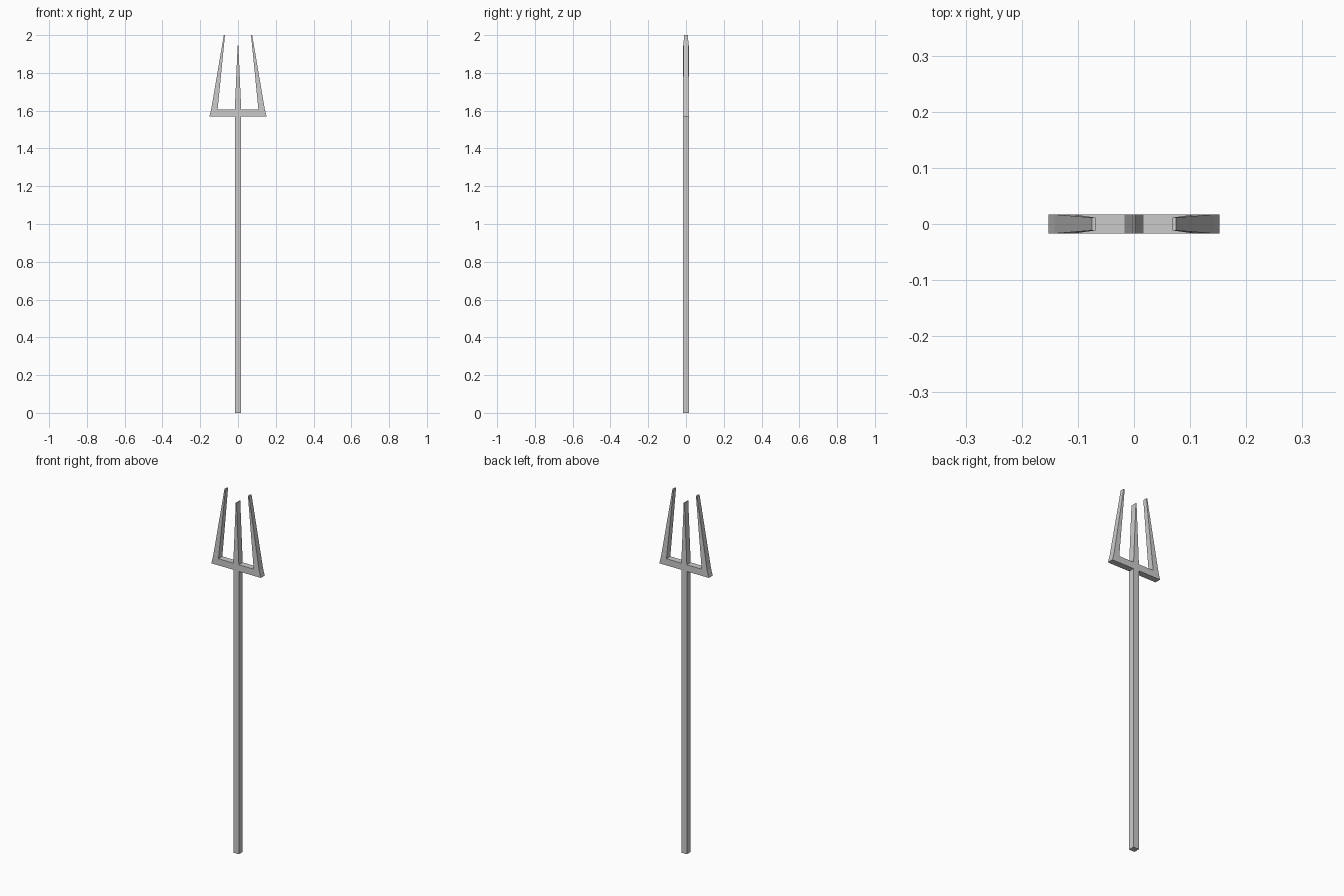
import bpy, bmesh

if "Cube" in bpy.data.objects:
    bpy.data.objects.remove(bpy.data.objects["Cube"])

D = 0.017  # half thickness of the stock


def tapered(name, sections, cap_bottom=True, cap_top=True):
    """Loft rectangular sections (x0, x1, half_depth, z) from bottom to top."""
    bm = bmesh.new()
    rings = [[bm.verts.new(p) for p in ((x0, -d, z), (x1, -d, z), (x1, d, z), (x0, d, z))]
             for x0, x1, d, z in sections]
    for a, b in zip(rings, rings[1:]):
        for i in range(4):
            j = (i + 1) % 4
            bm.faces.new((a[i], a[j], b[j], b[i]))
    if cap_bottom:
        bm.faces.new(rings[0][::-1])
    if cap_top:
        bm.faces.new(rings[-1])
    bmesh.ops.recalc_face_normals(bm, faces=bm.faces) if cap_bottom and cap_top else None
    mesh = bpy.data.meshes.new(name)
    bm.to_mesh(mesh)
    bm.free()
    ob = bpy.data.objects.new(name, mesh)
    bpy.context.collection.objects.link(ob)
    return ob


Z0, Z1 = 1.569, 1.606  # crossbar bottom and top

# Square handle
tapered("handle", [(-D, D, D, 0), (-D, D, D, Z0)], cap_top=False)

# Crossbar with slanted ends
tapered("crossbar", [(-0.152, 0.152, D, Z0), (-0.142, 0.142, D, Z1)])

# Centre tine tapering to a chisel edge
tapered("centre_tine", [(-D, D, D, Z1), (-0.002, 0.002, D, 1.945)], cap_bottom=False)

# Outer tines leaning inwards
for side, label in ((-1, "left"), (1, "right")):
    secs = []
    for inner, outer, d, z in ((0.108, 0.142, D, Z1), (0.069, 0.075, 0.0115, 2.0)):
        x0, x1 = sorted((side * inner, side * outer))
        secs.append((x0, x1, d, z))
    tapered(label + "_tine", secs, cap_bottom=False)
